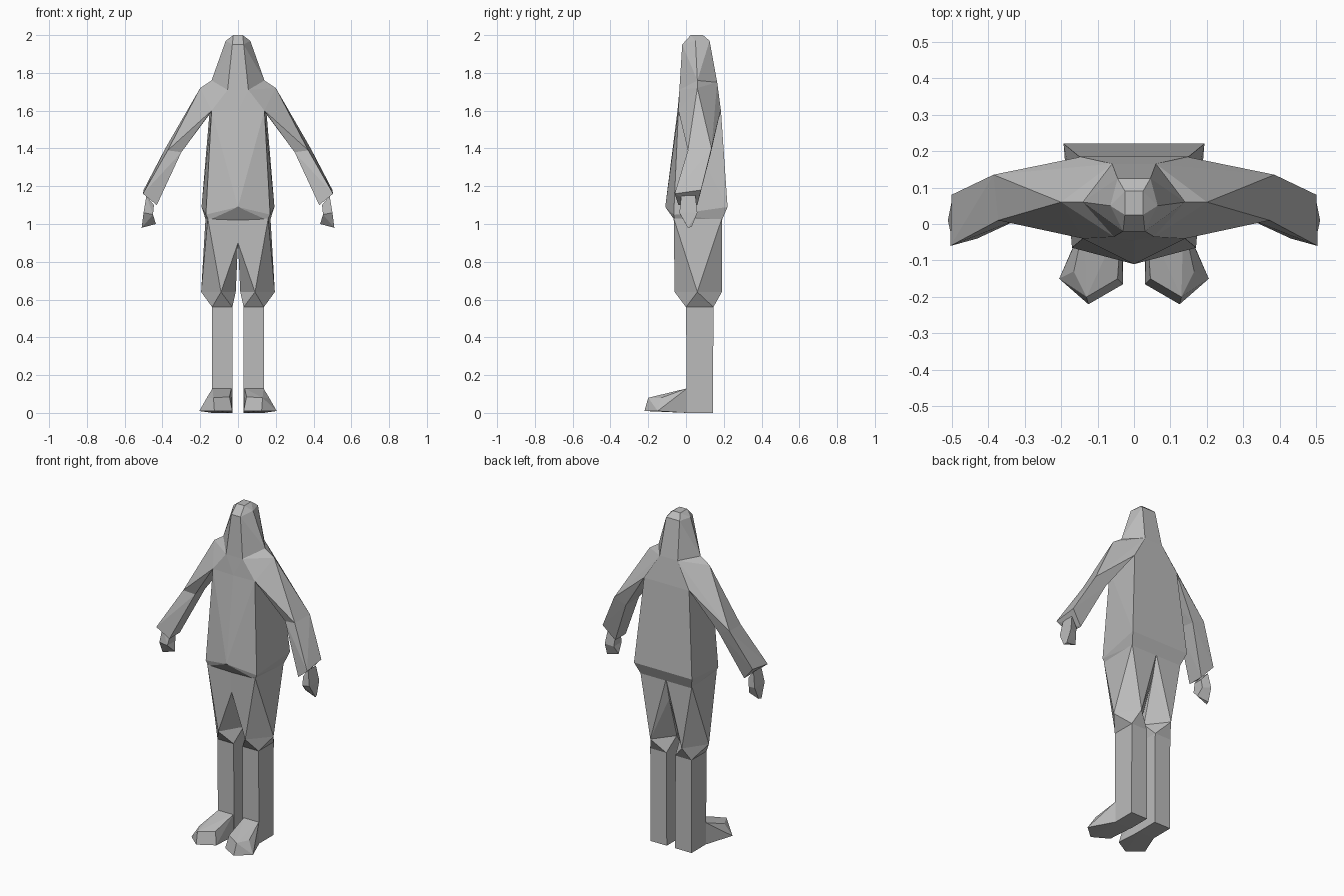
import bpy
import bmesh
import math

cube = bpy.data.objects.get("Cube")
if cube:
    bpy.data.objects.remove(cube, do_unlink=True)

# One plain grey for the whole figure
grey = bpy.data.materials.new("plain grey")
grey.use_nodes = True
grey.diffuse_color = (0.5, 0.5, 0.5, 1)
bsdf = grey.node_tree.nodes["Principled BSDF"]
bsdf.inputs["Base Color"].default_value = (0.5, 0.5, 0.5, 1)
bsdf.inputs["Roughness"].default_value = 0.8


def hull_faces(points):
    """Faces of the convex hull, as lists of coordinates."""
    bm = bmesh.new()
    for p in points:
        bm.verts.new(p)
    bmesh.ops.convex_hull(bm, input=bm.verts[:])
    faces = [[tuple(round(c, 4) for c in v.co) for v in f.verts] for f in bm.faces]
    bm.free()
    return faces


def chain(name, rings, mirror=False):
    """Faceted skin over successive rings, without walls at the inner rings."""
    inner = [{tuple(round(c, 4) for c in p) for p in r} for r in rings[1:-1]]
    bm = bmesh.new()
    for a, b in zip(rings, rings[1:]):
        for face in hull_faces(a + b):
            if not any(set(face) <= ring for ring in inner):
                bm.faces.new([bm.verts.new(p) for p in face])
    bmesh.ops.remove_doubles(bm, verts=bm.verts[:], dist=0.0005)
    bmesh.ops.dissolve_limit(bm, angle_limit=math.radians(1),
                             verts=bm.verts[:], edges=bm.edges[:])
    bmesh.ops.recalc_face_normals(bm, faces=bm.faces[:])
    mesh = bpy.data.meshes.new(name)
    bm.to_mesh(mesh)
    bm.free()
    mesh.materials.append(grey)
    obj = bpy.data.objects.new(name, mesh)
    bpy.context.collection.objects.link(obj)
    if mirror:
        mod = obj.modifiers.new("mirror", 'MIRROR')
        mod.use_mirror_merge = False
    return obj


def both(half):
    """Complete a ring from its left half."""
    return half + [(-x, y, z) for x, y, z in half if x > 0]


def box_ring(x0, x1, y0, y1, z):
    return [(x0, y0, z), (x1, y0, z), (x1, y1, z), (x0, y1, z)]


# Coat body, from hem to armpits to neck base
neck = both([(0.055, -0.035, 1.71), (0.14, 0.06, 1.76), (0.06, 0.165, 1.75)])
chain("torso", [
    both([(0, -0.05, 1.02), (0.155, -0.06, 1.02), (0.17, 0.19, 1.02)]),
    both([(0, -0.11, 1.09), (0.17, -0.065, 1.05), (0.193, 0.22, 1.09)]),
    both([(0, -0.045, 1.6), (0.14, -0.04, 1.6), (0.15, 0.185, 1.6)]),
    neck,
])

# Hooded head
chain("head", [
    neck,
    both([(0.03, -0.02, 1.95), (0.065, 0.05, 1.97), (0.045, 0.125, 1.97)]),
    both([(0.025, 0.025, 2.0), (0.025, 0.09, 2.0)]),
])

# Sleeves: shoulder, elbow, cuff
chain("arms", [
    [(0.14, -0.04, 1.6), (0.055, -0.035, 1.71), (0.14, 0.06, 1.76),
     (0.2, 0.06, 1.72), (0.06, 0.165, 1.75), (0.15, 0.183, 1.6)],
    [(0.385, 0.135, 1.4), (0.372, 0.01, 1.39), (0.3, 0.02, 1.38), (0.31, 0.13, 1.37)],
    [(0.503, -0.06, 1.16), (0.5, 0.08, 1.18), (0.43, 0.06, 1.1), (0.43, -0.04, 1.1)],
], mirror=True)

# Hands: wrist, knuckles, fingertips
chain("hands", [
    [(0.485, -0.025, 1.15), (0.485, 0.05, 1.15), (0.445, 0.04, 1.1), (0.445, -0.015, 1.1)],
    [(0.5, -0.035, 1.06), (0.5, 0.06, 1.06), (0.45, 0.045, 1.05), (0.45, -0.03, 1.05)],
    [(0.51, 0.01, 0.98), (0.505, 0.03, 0.985), (0.435, 0.02, 1.0)],
], mirror=True)

# Baggy thighs gathered at the knee, then straight shins
chain("legs", [
    [(0, -0.06, 1.03), (0.16, -0.065, 1.03), (0.172, 0.19, 1.03), (0, 0.19, 1.03),
     (0, -0.06, 0.9), (0, 0.16, 0.9)],
    [(0.09, -0.06, 0.64), (0.195, 0.06, 0.64), (0.105, 0.19, 0.64), (0.012, 0.07, 0.64)],
    box_ring(0.03, 0.137, 0.0, 0.145, 0.56),
    box_ring(0.028, 0.137, 0.005, 0.143, 0.0),
], mirror=True)

# Splayed feet with pointed toes
chain("feet", [
    [(0.035, 0.006, 0.13), (0.135, 0.006, 0.13), (0.03, 0.006, 0), (0.137, 0.006, 0)],
    [(0.03, -0.165, 0.01), (0.205, -0.15, 0.01), (0.125, -0.22, 0.01),
     (0.045, -0.15, 0.085), (0.13, -0.2, 0.08), (0.165, -0.13, 0.08)],
], mirror=True)
